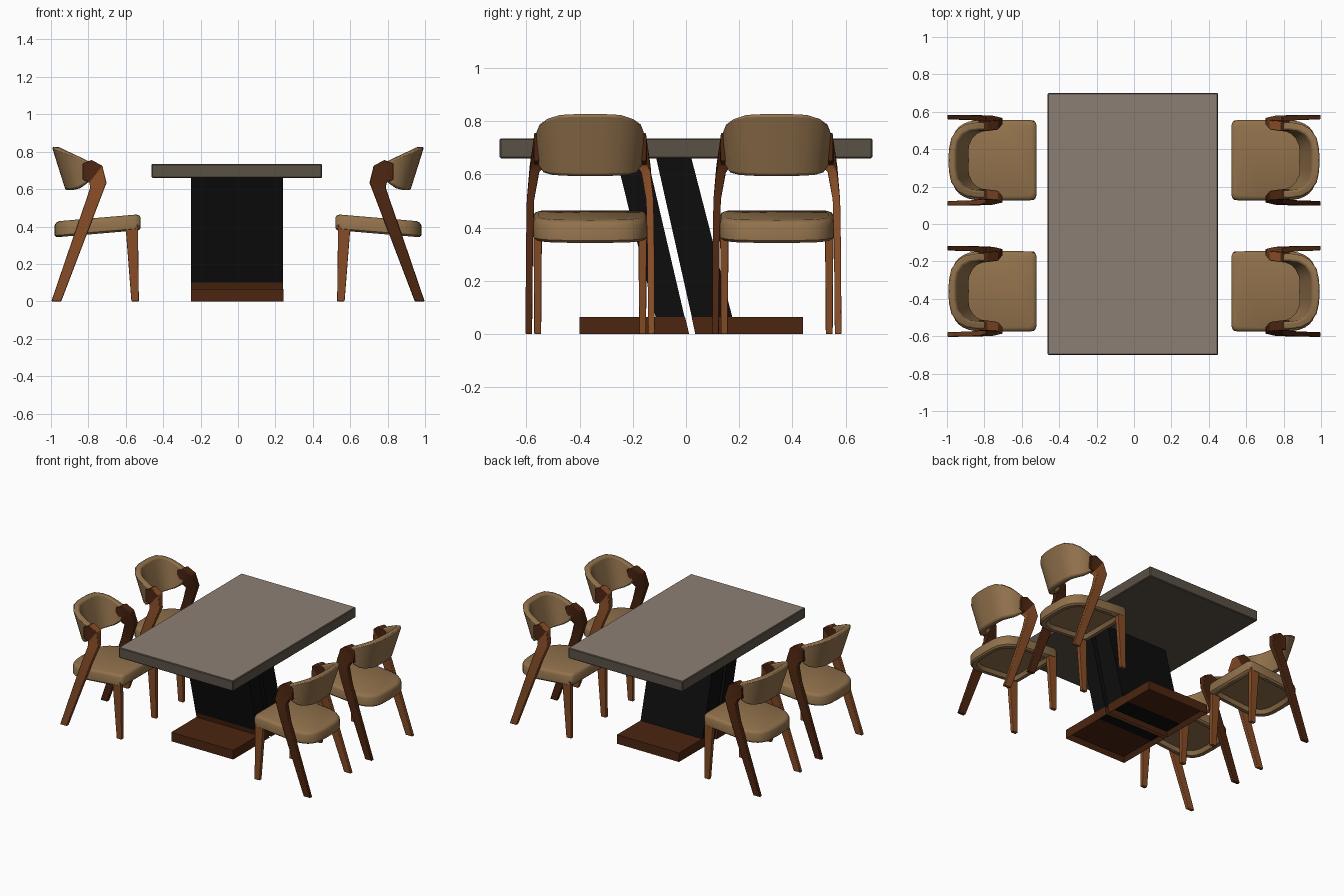
import bpy, bmesh, math
from mathutils import Matrix, Vector

if "Cube" in bpy.data.objects:
    bpy.data.objects.remove(bpy.data.objects["Cube"])


def material(name, *rgb):
    m = bpy.data.materials.new(name)
    m.diffuse_color = [((c / 255 + 0.055) / 1.055) ** 2.4 for c in rgb] + [1]
    m.use_nodes = True
    m.node_tree.nodes["Principled BSDF"].inputs["Base Color"].default_value = m.diffuse_color
    return m


STONE = material("stone_top", 140, 127, 117)
EDGE = material("stone_edge", 90, 81, 70)
BLACK = material("black_panel", 13, 13, 13)
DARK = material("dark_wood", 76, 37, 16)
WOOD = material("light_wood", 134, 76, 38)
FABRIC = material("tan_fabric", 146, 114, 76)


def make_mesh(name, bm, mats):
    bmesh.ops.recalc_face_normals(bm, faces=bm.faces)
    me = bpy.data.meshes.new(name)
    bm.to_mesh(me)
    bm.free()
    for m in mats:
        me.materials.append(m)
    return me


def add(name, me, matrix=Matrix(), bevel=0, smooth=0):
    ob = bpy.data.objects.new(name, me)
    bpy.context.collection.objects.link(ob)
    ob.matrix_world = matrix
    if bevel:
        b = ob.modifiers.new("bevel", 'BEVEL')
        b.width, b.segments, b.limit_method = bevel, 2, 'ANGLE'
        b.angle_limit = math.radians(40)
    if smooth:
        bpy.ops.object.select_all(action='DESELECT')
        ob.select_set(True)
        bpy.context.view_layer.objects.active = ob
        bpy.ops.object.shade_smooth_by_angle(angle=math.radians(smooth))
    return ob


def loft(rings, cap=True):
    """Skin closed rings of points; cap both ends."""
    bm = bmesh.new()
    vs = [[bm.verts.new(p) for p in r] for r in rings]
    n = len(rings[0])
    for a, b in zip(vs, vs[1:]):
        for i in range(n):
            j = (i + 1) % n
            bm.faces.new((a[i], a[j], b[j], b[i]))
    bm.faces.new(vs[0])
    bm.faces.new(vs[-1])
    bmesh.ops.recalc_face_normals(bm, faces=bm.faces)
    return bm


def prism(profile, x0, x1):
    """Extrude a (y, z) profile along x."""
    return loft([[(x, y, z) for y, z in profile] for x in (x0, x1)])


# Table top: light upper face, darker edges and underside
bm = prism([(-.7, .66), (.7, .66), (.7, .735), (-.7, .735)], -.462, .45)
bmesh.ops.bevel(bm, geom=bm.edges[:], offset=.005, segments=1, affect='EDGES')
bm.normal_update()
for f in bm.faces:
    f.material_index = 0 if f.normal.z > .9 else 1
add("table_top", make_mesh("table_top", bm, [STONE, EDGE]))

# Two leaning panels, with a wood-coloured strip low on their front faces
X0, X1 = -.252, .242
Z0, Z1 = .028, .662
for name, b0, b1, t0, t1 in (("front_panel", -.105, .003, -.262, -.145),
                             ("back_panel", .03, .183, -.112, .02)):
    bm = prism([(b0, Z0), (b1, Z0), (t1, Z1), (t0, Z1)], X0 + .001, X1 - .001)
    bmesh.ops.bisect_plane(bm, geom=bm.verts[:] + bm.edges[:] + bm.faces[:],
                           plane_co=(0, 0, .1), plane_no=(0, 0, 1))
    bm.normal_update()
    for f in bm.faces:
        low = f.calc_center_median().z < .1
        f.material_index = 1 if low and f.normal.y < -.5 else 0
    add(name, make_mesh(name, bm, [BLACK, DARK]))

# Base plinths, hollowed out from below
for name, prof in (("front_base", [(-.4, 0), (.012, 0), (-.004, .065), (-.4, .065)]),
                   ("back_base", [(.035, 0), (.44, 0), (.44, .065), (.021, .065)])):
    bm = prism(prof, X0, X1)
    bm.normal_update()
    under = [f for f in bm.faces if f.normal.z < -.9]
    bmesh.ops.inset_region(bm, faces=under, thickness=.03)
    for v in under[0].verts:
        v.co.z += .03
    add(name, make_mesh(name, bm, [DARK]))

# Seat: square at the front, rounded at the back, sloping backwards
half = [(-.52, 0), (-.52, .185), (-.528, .205), (-.55, .214), (-.68, .215)]
for i in range(9):
    a = math.pi / 2 * i / 8
    half.append((-.8 - .18 * math.sin(a) ** .8, .215 * math.cos(a) ** .55 if i < 8 else 0))
outline = half + [(x, -y) for x, y in half[-2:0:-1]]
rings = []
for inset, dz in ((.05, -.06), (.035, -.085), (.01, -.085), (0, -.075),
                  (0, -.02), (.007, -.007), (.022, 0)):
    k = 1 - inset / .22
    ring = []
    for x, y in outline:
        px = -.75 + (x + .75) * k
        ring.append((px, y * k, .466 + (px + .52) * .085 + dz))
    rings.append(ring)
seat = make_mesh("seat", loft(rings), [FABRIC])

# Curved backrest: half of the stations, outer top and bottom (x, y, z)
top = [(-.995, 0, .826), (-.993, .06, .826), (-.98, .12, .823), (-.945, .168, .808),
       (-.90, .193, .79), (-.84, .203, .765), (-.785, .203, .742)]
bot = [(-.922, 0, .594), (-.921, .055, .594), (-.912, .105, .595), (-.885, .15, .598),
       (-.855, .178, .605), (-.82, .193, .625), (-.785, .198, .655)]


def inward(p):
    d = Vector((-.785 - p[0], -p[1], 0)).normalized()
    return Vector(p) + d * .042


rings = [[Vector(b), Vector(t), inward(t), inward(b)] for t, b in zip(top, bot)]
flip = [[Vector((p.x, -p.y, p.z)) for p in r] for r in rings[:0:-1]]
backrest = make_mesh("backrest", loft(flip + rings), [FABRIC])

# Rear leg sweeping up into an arm that clasps the backrest end
# Stations: rear x, z, front x, z, outer y, thickness
stations = [(-.998, 0, -.945, 0, .243, .025), (-.889, .32, -.823, .32, .241, .026),
            (-.825, .505, -.752, .505, .238, .028), (-.79, .607, -.703, .634, .227, .036),
            (-.795, .635, -.725, .725, .214, .05), (-.81, .643, -.783, .756, .21, .054),
            (-.832, .65, -.832, .735, .212, .056)]


def rear_leg(side, mats):
    rs = [[(rx, side * y, rz), (fx, side * y, fz),
           (fx, side * (y - t), fz), (rx, side * (y - t), rz)]
          for rx, rz, fx, fz, y, t in stations]
    bm = loft(rs)
    for f in bm.faces:  # darker grain on the clasp
        f.material_index = 1 if f.calc_center_median().x < -.76 and \
            f.calc_center_median().z > .63 else 0
    return make_mesh("rear_leg", bm, mats)


rear = [rear_leg(-1, [WOOD, DARK]), rear_leg(1, [DARK, DARK])]


# Tapered front legs
def front_leg(side):
    return make_mesh("front_leg", loft(
        [[(a, side * .197 - w, z), (b, side * .197 - w, z),
          (b, side * .197 + w, z), (a, side * .197 + w, z)]
         for a, b, w, z in ((-.57, -.53, .013, 0), (-.602, -.535, .016, .41))]), [WOOD])


front = [front_leg(-1), front_leg(1)]

# Four chairs, two on each side facing the table
for cx, turn in (("left", 0), ("right", math.pi)):
    for cy, y in (("front", -.36), ("back", .341)):
        M = Matrix.Translation((0, y, 0)) @ Matrix.Rotation(turn, 4, 'Z')
        tag = f"_{cy}_{cx}"
        add("seat" + tag, seat, M, smooth=40)
        add("backrest" + tag, backrest, M, bevel=.01, smooth=40)
        for i in (0, 1):
            add(f"rear_leg_{i + 1}{tag}", rear[i], M, bevel=.004, smooth=35)
            add(f"front_leg_{i + 1}{tag}", front[i], M, bevel=.004)
